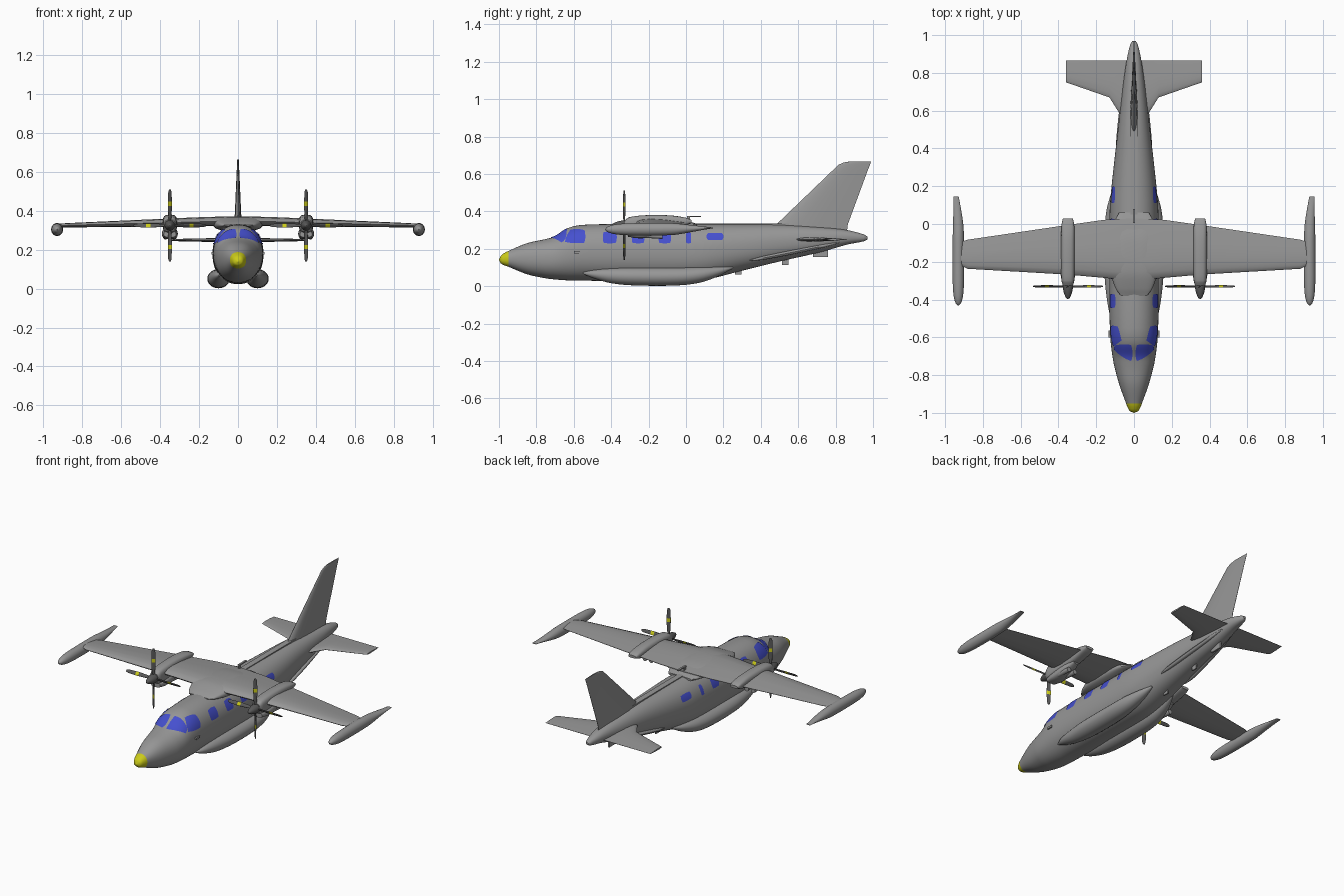
import bpy, bmesh, math
from mathutils import Vector

cube = bpy.data.objects.get("Cube")
if cube:
    bpy.data.objects.remove(cube, do_unlink=True)


def material(name, rgb):
    m = bpy.data.materials.new(name)
    m.use_nodes = True
    m.diffuse_color = (*rgb, 1)
    m.node_tree.nodes["Principled BSDF"].inputs["Base Color"].default_value = (*rgb, 1)
    return m


GREY = material("airframe grey", (0.31, 0.31, 0.31))
DARK = material("propeller grey", (0.10, 0.10, 0.10))
YELLOW = material("marking yellow", (0.6, 0.6, 0.01))
BLUE = material("window blue", (0.06, 0.08, 0.62))


def finish(name, bm, mats, rule=None, angle=35):
    bmesh.ops.recalc_face_normals(bm, faces=bm.faces)
    if rule:
        for f in bm.faces:
            f.material_index = rule(f.calc_center_median())
    mesh = bpy.data.meshes.new(name)
    bm.to_mesh(mesh)
    bm.free()
    for m in mats:
        mesh.materials.append(m)
    ob = bpy.data.objects.new(name, mesh)
    bpy.context.collection.objects.link(ob)
    bpy.ops.object.select_all(action='DESELECT')
    ob.select_set(True)
    bpy.context.view_layer.objects.active = ob
    bpy.ops.object.shade_smooth_by_angle(angle=math.radians(angle))
    return ob


def skin(rings):
    """Join closed rings of points into a capped tube."""
    bm = bmesh.new()
    loops = [[bm.verts.new(p) for p in ring] for ring in rings]
    n = len(loops[0])
    for a, b in zip(loops, loops[1:]):
        for i in range(n):
            j = (i + 1) % n
            bm.faces.new((a[i], a[j], b[j], b[i]))
    bm.faces.new(loops[0])
    bm.faces.new(loops[-1])
    return bm


def sample(st, y):
    """Smooth interpolation of station rows (y, cx, cz, rx, rz)."""
    k = max(i for i in range(len(st) - 1) if i == 0 or st[i][0] <= y)
    a, b = st[k], st[k + 1]
    p, q = st[max(k - 1, 0)], st[min(k + 2, len(st) - 1)]
    h = b[0] - a[0]
    t = (y - a[0]) / h
    out = []
    for c in range(1, 5):
        m0 = (b[c] - p[c]) / (b[0] - p[0]) * h
        m1 = (q[c] - a[c]) / (q[0] - a[0]) * h
        out.append((2*t**3 - 3*t*t + 1) * a[c] + (t**3 - 2*t*t + t) * m0
                   + (3*t*t - 2*t**3) * b[c] + (t**3 - t*t) * m1)
    return out


def hull(st, y, th, power=2, grow=0):
    """Point on a lofted body; th runs from the top towards +x."""
    cx, cz, rx, rz = sample(st, y)
    s, c = math.sin(th), math.cos(th)
    e = 2 / power
    return Vector((cx + math.copysign(abs(s)**e, s) * (max(rx, .001) + grow), y,
                   cz + math.copysign(abs(c)**e, c) * (max(rz, .001) + grow)))


def loft(name, st, mats, power=2, segs=24, steps=4, rule=None, angle=35):
    ys = [a[0] + (b[0] - a[0]) * i / steps for a, b in zip(st, st[1:]) for i in range(steps)]
    rings = [[hull(st, y, math.tau * i / segs, power) for i in range(segs)]
             for y in ys + [st[-1][0]]]
    return finish(name, skin(rings), mats, rule, angle)


FOIL = [(0, 0), (.03, .4), (.12, .8), (.3, 1), (.6, .75), (1, .06),
        (1, -.06), (.6, -.75), (.3, -1), (.12, -.8), (.03, -.4)]


def foil(name, sections, place, mats, rule=None):
    """Sections are (span, leading edge, trailing edge, middle, thickness)."""
    rings = [[place(s, le + (te - le) * u, mid + v * t / 2) for u, v in FOIL]
             for s, le, te, mid, t in sections]
    return finish(name, skin(rings), mats, rule)


def box(name, x, y, z, mats):
    """Box from (low, high) ranges."""
    rings = [[(x[0], v, z[0]), (x[1], v, z[0]), (x[1], v, z[1]), (x[0], v, z[1])] for v in y]
    return finish(name, skin(rings), mats)


# Fuselage: y, top, bottom, half width
profile = [(-1, .141, .139, .001), (-.99, .162, .122, .022), (-.97, .178, .111, .034),
           (-.95, .188, .104, .042), (-.85, .23, .064, .078), (-.75, .252, .042, .105),
           (-.7, .267, .036, .114), (-.63, .311, .031, .123), (-.55, .328, .03, .128),
           (-.3, .332, .025, .131), (0, .332, .025, .13), (.12, .332, .038, .126),
           (.3, .331, .083, .108), (.5, .329, .132, .085), (.72, .315, .182, .06),
           (.86, .3, .222, .04), (.95, .277, .24, .02), (.97, .265, .25, .008)]
body = [(y, 0, (t + b) / 2, w, (t - b) / 2) for y, t, b, w in profile]
POW = 2.2
loft("fuselage", body, [GREY, YELLOW], POW, 48, 5, lambda c: int(c.y < -.95))


# Windows: thin rounded plates that follow the fuselage skin
def window(name, corners, side, use_angle=False, n=10):
    bm = bmesh.new()
    grid = []
    for i in range(n + 1):
        row = []
        for j in range(n + 1):
            u, v = 2 * i / n - 1, 2 * j / n - 1
            u, v = u * math.sqrt(1 - .22 * v * v), v * math.sqrt(1 - .22 * u * u)
            u, v = (u + 1) / 2, (v + 1) / 2
            a, b, c, d = [Vector(p) for p in corners]
            y, h = (a * (1 - u) + b * u) * (1 - v) + (d * (1 - u) + c * u) * v
            if not use_angle:
                _, cz, _, rz = sample(body, y)
                k = min(max((h - cz) / rz, 0), 1)
                h = math.acos(k ** (POW / 2))
            p = hull(body, y, h, POW, .003)
            row.append(bm.verts.new((p.x * side, p.y, p.z)))
        grid.append(row)
    for i in range(n):
        for j in range(n):
            f = bm.faces.new((grid[i][j], grid[i+1][j], grid[i+1][j+1], grid[i][j+1]))
            f.normal_update()
            if f.normal.x * side < 0:
                f.normal_flip()
    mesh = finish(name, bm, [BLUE])
    return mesh


cabin = [(-.445, -.37, .228, .29), (-.29, -.222, .228, .288), (-.147, -.08, .228, .288),
         (0, .028, .228, .285), (.11, .2, .245, .283)]
for side, tag in ((1, "left"), (-1, "right")):
    window(tag + "_windscreen", [(-.735, .05), (-.665, 1.08), (-.64, .9), (-.635, .05)], side, True)
    window(tag + "_cockpit_window", [(-.655, .232), (-.538, .226), (-.538, .302), (-.62, .304)], side)
    for k, (y0, y1, z0, z1) in enumerate(cabin):
        window(f"{tag}_cabin_window_{k + 1}", [(y0, z0), (y1, z0), (y1, z1), (y0, z1)], side)

# Main wing in one piece, with a fairing over the cabin roof
half = [(.16, -.285, .022, .345, .048), (.35, -.268, -.005, .34, .042),
        (.88, -.237, -.083, .326, .022), (.93, -.215, -.1, .324, .018)]
wing = [(-s, *r) for s, *r in half[::-1]] + [(0, -.3, .03, .347, .05)] + half
foil("wing", wing, lambda s, c, t: Vector((s, c, t)), [GREY])
loft("wing_root_fairing", [(-.38, 0, .325, .07, .004), (-.34, 0, .328, .098, .018),
     (-.25, 0, .333, .125, .036), (-.1, 0, .333, .125, .034), (0, 0, .33, .11, .02),
     (.06, 0, .325, .08, .008)], [GREY], 2.8, 32)

# Tail surfaces
tail = [(.08, .59, .865, .25, .022), (.13, .67, .865, .25, .02), (.36, .75, .865, .25, .01)]
foil("tailplane", [(-s, *r) for s, *r in tail[::-1]] + tail,
     lambda s, c, t: Vector((s, c, t)), [GREY])
foil("fin", [(.29, .44, .86, 0, .044), (.33, .483, .865, 0, .038), (.62, .785, .972, 0, .012),
             (.65, .817, .984, 0, .01), (.662, .845, .988, 0, .008), (.666, .87, .99, 0, .006)],
     lambda s, c, t: Vector((t, c, s)), [GREY])
box("dorsal_spine", (-.018, .018), (.03, .55), (.315, .336), [GREY])

# Aerials and small fins
box("roof_aerial_post", (-.004, .004), (.005, .022), (.33, .375), [GREY])
box("roof_aerial_blade", (-.006, .006), (.005, .08), (.369, .376), [GREY])
for k, (y, z) in enumerate([(.28, .062), (.53, .113)]):
    box(f"belly_aerial_{k + 1}", (-.004, .004), (y - .018, y + .018), (z, z + .04), [GREY])
box("tail_skid", (-.005, .005), (.68, .76), (.155, .2), [GREY])


# Propeller blade with a yellow band, turned about the shaft
def blade(name, x, z, turn):
    ca, sa = math.cos(turn), math.sin(turn)

    def place(r, c, t):
        w, y = c * .85 - t * .5, c * .5 + t * .85
        return Vector((x + w * ca + r * sa, -.33 + y, z - w * sa + r * ca))
    rows = [(.015, -.005, .005, 0, .008), (.05, -.01, .01, 0, .007), (.1, -.012, .012, 0, .005),
            (.122, -.012, .012, 0, .005), (.172, -.01, .01, 0, .004), (.186, -.005, .005, 0, .003)]
    hub = Vector((x, -.33, z))
    foil(name, rows, place, [DARK, YELLOW], lambda p: int(.1 < (p - hub).length < .122))


for side, tag in ((1, "left"), (-1, "right")):
    def part(name, rows, mats=(GREY,), **kw):
        loft(f"{tag}_{name}", [(y, cx * side, *r) for y, cx, *r in rows], mats, **kw)

    # Belly wheel fairing
    part("wheel_fairing", [(-.55, .095, .07, .004, .004), (-.5, .098, .065, .025, .021),
         (-.4, .1, .056, .043, .04), (-.27, .1, .052, .056, .048), (-.05, .1, .052, .056, .048),
         (.07, .098, .06, .048, .042), (.17, .088, .078, .03, .026), (.25, .075, .1, .006, .005)])
    # Tip tank
    part("tip_tank", [(-.432, .93, .304, .002, .002), (-.42, .93, .304, .014, .014),
         (-.38, .93, .304, .025, .026), (-.3, .93, .304, .03, .032), (-.08, .93, .305, .03, .032),
         (0, .931, .307, .027, .023), (.08, .936, .31, .02, .011), (.145, .942, .312, .014, .002)])
    # Engine nacelle, lower intake and exhausts
    part("nacelle", [(-.325, .35, .325, .027, .03), (-.3, .35, .328, .034, .042),
         (-.2, .35, .334, .037, .046), (-.08, .35, .342, .036, .036), (0, .35, .346, .033, .02),
         (.03, .35, .346, .026, .008)], power=3.2)
    part("engine_intake", [(-.31, .35, .28, .032, .016), (-.25, .35, .28, .04, .024),
         (-.17, .35, .288, .038, .024), (-.09, .35, .308, .02, .012)], power=2.8)
    for k, dx in enumerate((-.022, .022)):
        part(f"exhaust_{k + 1}", [(-.24, .35 + dx, .272, .012, .012), (-.15, .35 + dx, .268, .014, .014),
             (-.125, .35 + dx, .267, .014, .014)], segs=16)
    # Spinner and four blades
    part("spinner", [(-.398, .35, .325, .001, .001), (-.392, .35, .325, .009, .009),
         (-.365, .35, .325, .021, .021), (-.335, .35, .325, .027, .027),
         (-.32, .35, .325, .027, .027)], (DARK,))
    for k in range(4):
        blade(f"{tag}_propeller_blade_{k + 1}", .35 * side, .325, k * math.pi / 2)
    # Rear body strake
    part("rear_strake", [(.34, .088, .138, .002, .003), (.42, .084, .152, .012, .01),
         (.7, .054, .208, .012, .01), (.82, .038, .234, .004, .004)], segs=12)
    # Nose probe
    box(f"{tag}_nose_probe", sorted((.115 * side, .135 * side)), (-.6, -.565), (.176, .188), [GREY])
